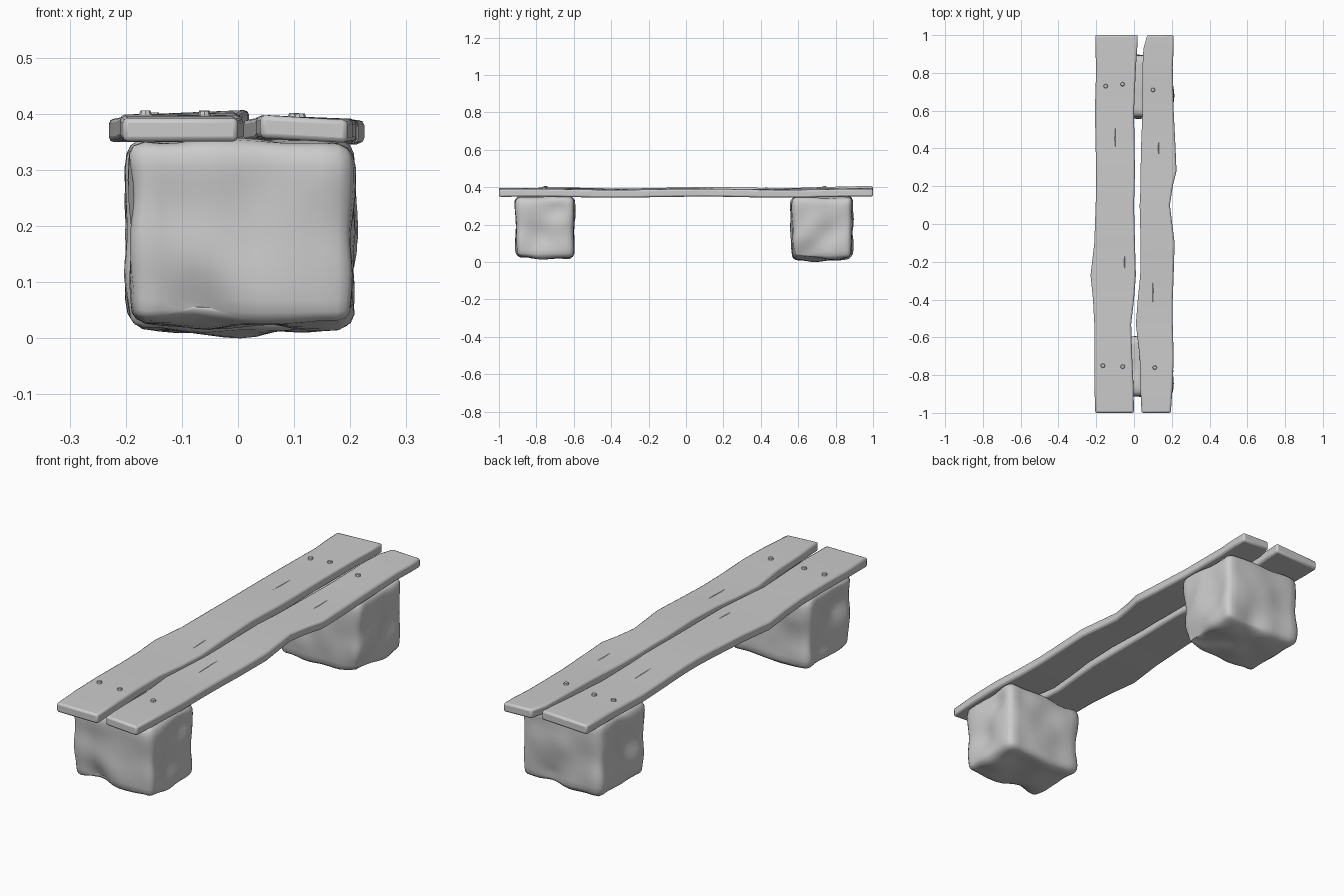
import bpy, bmesh, math
from mathutils import Vector, noise

cube = bpy.data.objects.get("Cube")
if cube:
    bpy.data.objects.remove(cube, do_unlink=True)

grey = bpy.data.materials.new("plain grey")
grey.use_nodes = True
grey.diffuse_color = (0.6, 0.6, 0.6, 1)
grey.node_tree.nodes["Principled BSDF"].inputs["Base Color"].default_value = (0.6, 0.6, 0.6, 1)


def finish(name, bm, angle, bevel=0):
    """Turn a bmesh into a shaded object, with optional worn edges."""
    bmesh.ops.recalc_face_normals(bm, faces=bm.faces)
    mesh = bpy.data.meshes.new(name)
    bm.to_mesh(mesh)
    bm.free()
    mesh.materials.append(grey)
    obj = bpy.data.objects.new(name, mesh)
    bpy.context.collection.objects.link(obj)
    if bevel:
        mod = obj.modifiers.new("worn edges", "BEVEL")
        mod.width = bevel
        mod.segments = 2
        mod.limit_method = "ANGLE"
        mod.angle_limit = math.radians(50)
    bpy.ops.object.select_all(action="DESELECT")
    obj.select_set(True)
    bpy.context.view_layer.objects.active = obj
    bpy.ops.object.shade_smooth_by_angle(angle=math.radians(angle))
    return obj


# Planks: a slab swept along y with wavy side edges
stations = [-1, -.85, -.7, -.53, -.4, -.27, -.1, .1, .2, .28, .4, .6, .83, .93, 1]


def interpolate(values, y):
    for a, b, u, v in zip(stations, stations[1:], values, values[1:]):
        if y <= b:
            return u + (v - u) * (y - a) / (b - a)
    return values[-1]


def plank(name, left, right, low_left, low_right, thickness):
    bm = bmesh.new()
    rings = []
    for i, y in enumerate(stations):
        a, b = left[i], right[i]
        za, zb = low_left(y), low_right(y)
        ring = [(a, y, za), (b, y, zb), (b, y, zb + thickness), (a, y, za + thickness)]
        rings.append([bm.verts.new(p) for p in ring])
    for r, s in zip(rings, rings[1:]):
        for k in range(4):
            n = (k + 1) % 4
            bm.faces.new((r[k], r[n], s[n], s[k]))
    bm.faces.new(rings[0])
    bm.faces.new(rings[-1])
    return finish(name, bm, 40, 0.009)


def wave(base, size, phase, slope=0):
    return lambda y: base + size * math.sin(y * 7 + phase) + slope * y


plank("right_plank",
      [-.205, -.21, -.21, -.21, -.217, -.23, -.21, -.203, -.2, -.2, -.203, -.207, -.2, -.205, -.205],
      [0, -.003, -.01, -.015, 0, .01, .005, 0, .003, .005, .003, 0, .01, .017, .02],
      wave(.353, .004, 0), wave(.355, .004, 1, .006), .042)
plank("left_plank",
      [.04, .033, .03, .01, .02, .033, .035, .03, .035, .035, .037, .045, .045, .05, .07],
      [.195, .205, .21, .205, .205, .21, .215, .19, .205, .225, .22, .21, .205, .21, .21],
      wave(.353, .004, 2), wave(.347, .003, 1), .041)


# Stones: rounded blocks with noise, dents and a sloping base
def stone(name, low, high, dents, slope, seed):
    low, high = Vector(low), Vector(high)
    centre, half = (low + high) / 2, (high - low) / 2
    bm = bmesh.new()
    bmesh.ops.create_cube(bm, size=2)
    bmesh.ops.subdivide_edges(bm, edges=bm.edges, cuts=13, use_grid_fill=True)
    rounding = 0.035
    for v in bm.verts:
        p = Vector(c * h for c, h in zip(v.co, half))
        core = Vector(max(rounding - h, min(h - rounding, c)) for c, h in zip(p, half))
        out = (p - core).normalized()
        p = core + out * rounding
        lump = noise.noise(p * 9 + Vector((seed, 0, 0)))
        p += out * (lump * 0.014 - 0.002)
        p += centre
        for place, radius, depth in dents:
            p -= out * depth * math.exp(-((p - Vector(place)).length / radius) ** 2)
        fade = (high.z - p.z) / (high.z - low.z)
        p.z += fade * (slope[0] * (p.x - centre.x) + slope[1] * (p.y - centre.y))
        v.co = p
    finish(name, bm, 50)


stone("front_stone", (-.195, -.912, .02), (.208, -.597, .352),
      [((-.06, -.91, .04), .06, .035), ((-.2, -.8, .24), .06, .025),
       ((.21, -.78, .13), .06, .018), ((.21, -.7, .28), .05, .015),
       ((-.2, -.7, .1), .05, .02)], (0, 0), 3)
stone("back_stone", (-.2, .563, .01), (.208, .892, .352),
      [((.21, .6, .02), .09, .035), ((.05, .9, .05), .06, .025),
       ((-.2, .72, .2), .07, .015), ((.21, .8, .15), .07, .015)], (-.02, .04), 8)

# Nail heads: two on the wide plank and one on the narrow plank at each end
deck = bpy.context.view_layer
deck.update()
planks = [bpy.data.objects["right_plank"], bpy.data.objects["left_plank"]]


def top_height(x, y):
    for obj in planks:
        hit, place, _, _ = obj.ray_cast(Vector((x, y, 1)), Vector((0, 0, -1)))
        if hit:
            return place.z
    return .39


nails = [(-.15, .73), (-.06, .74), (.1, .71), (-.165, -.75), (-.06, -.755), (.11, -.76)]
for i, (x, y) in enumerate(nails):
    bm = bmesh.new()
    bmesh.ops.create_cone(bm, cap_ends=True, segments=8, radius1=.013, radius2=.009, depth=.012)
    bmesh.ops.translate(bm, verts=bm.verts, vec=(x, y, top_height(x, y) + .002))
    finish("nail_" + str(i + 1), bm, 30)

# Thin raised grain splinters along the planks
for i, (x, y, length) in enumerate([(-.1, .45, .2), (-.05, -.2, .16), (.13, .4, .18), (.1, -.35, .2)]):
    bm = bmesh.new()
    bmesh.ops.create_cone(bm, cap_ends=True, segments=4, radius1=.5, radius2=.1, depth=.003)
    for v in bm.verts:
        v.co.x *= .008
        v.co.y *= length
        v.co += Vector((x, y, 0))
        v.co.z += top_height(v.co.x, v.co.y)
    finish("grain_splinter_" + str(i + 1), bm, 30)
